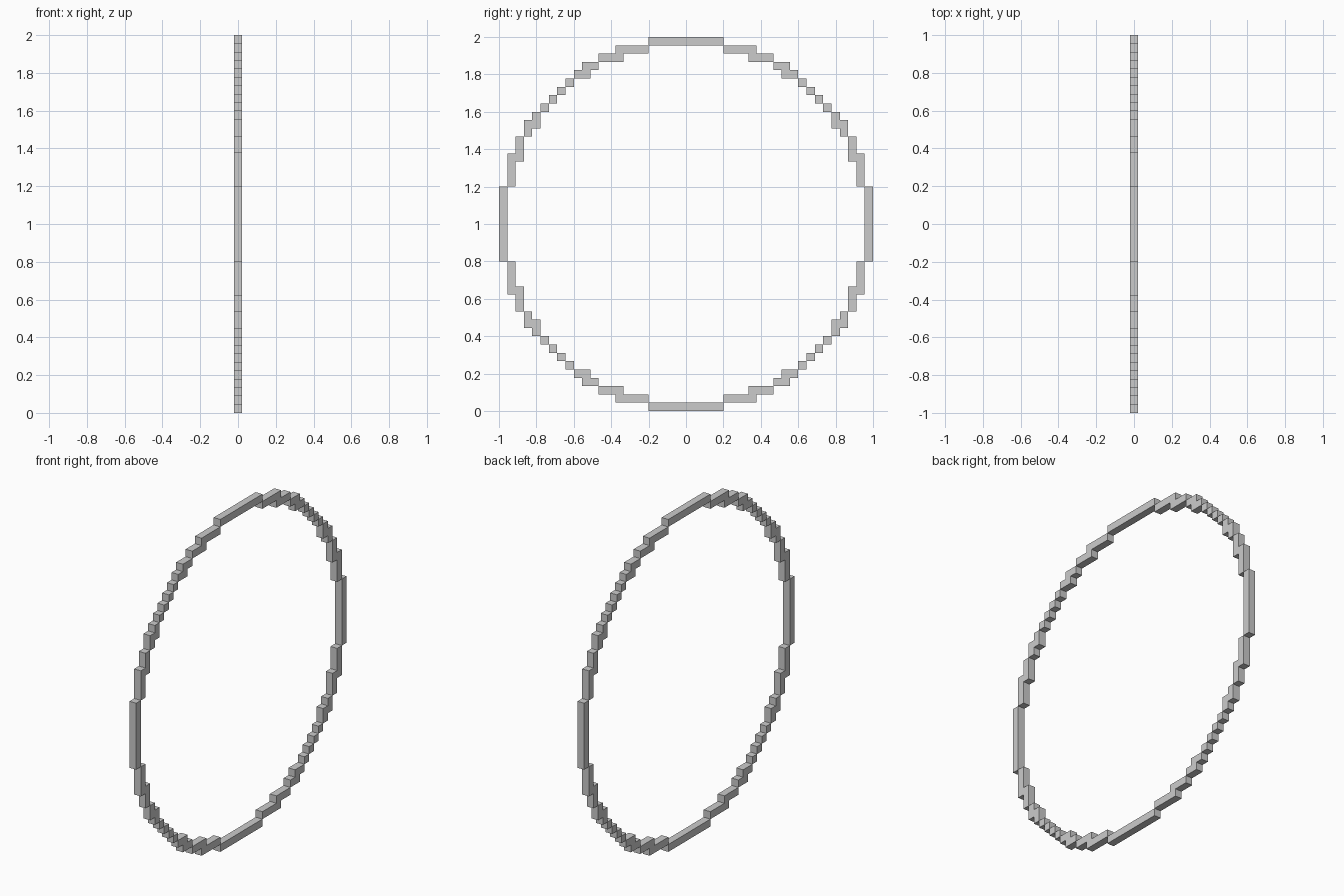
import bpy, bmesh, math

if "Cube" in bpy.data.objects:
    bpy.data.objects.remove(bpy.data.objects["Cube"])

S = 2 / 45            # size of one block; the ring is 45 blocks across
C = 22                # index of the outermost block, counted from the centre

# One octant of the ring: (row inwards from the edge, first block, last block)
runs = [(0, 0, 4), (1, 5, 8), (2, 8, 10), (3, 11, 12), (4, 12, 13),
        (5, 14, 14), (6, 15, 15)]

# Mirror the octant over both axes and the diagonal
cells = set()
for row, a, b in runs:
    for k in range(a, b + 1):
        for u, v in ((k, C - row), (C - row, k)):
            cells |= {(u, v), (-u, v), (u, -v), (-u, -v)}

bm = bmesh.new()


def face(pts):
    bm.faces.new([bm.verts.new((x * S, y * S, z * S + 1)) for x, y, z in pts])


# Skin of the blocks: both flat sides, plus every edge without a neighbour
for y, z in sorted(cells):
    corners = [(y - .5, z - .5), (y + .5, z - .5), (y + .5, z + .5), (y - .5, z + .5)]
    face([(.5, p, q) for p, q in corners])
    face([(-.5, p, q) for p, q in reversed(corners)])
    for i, (dy, dz) in enumerate(((0, -1), (1, 0), (0, 1), (-1, 0))):
        if (y + dy, z + dz) not in cells:
            (p, q), (r, s) = corners[i], corners[(i + 1) % 4]
            face([(.5, p, q), (-.5, p, q), (-.5, r, s), (.5, r, s)])

# Merge the blocks into clean flat bars
bmesh.ops.remove_doubles(bm, verts=bm.verts[:], dist=1e-4)
bmesh.ops.dissolve_limit(bm, angle_limit=math.radians(1),
                         verts=bm.verts[:], edges=bm.edges[:])
mesh = bpy.data.meshes.new("stepped_ring")
bm.to_mesh(mesh)
bm.free()
bpy.context.collection.objects.link(bpy.data.objects.new("stepped_ring", mesh))
